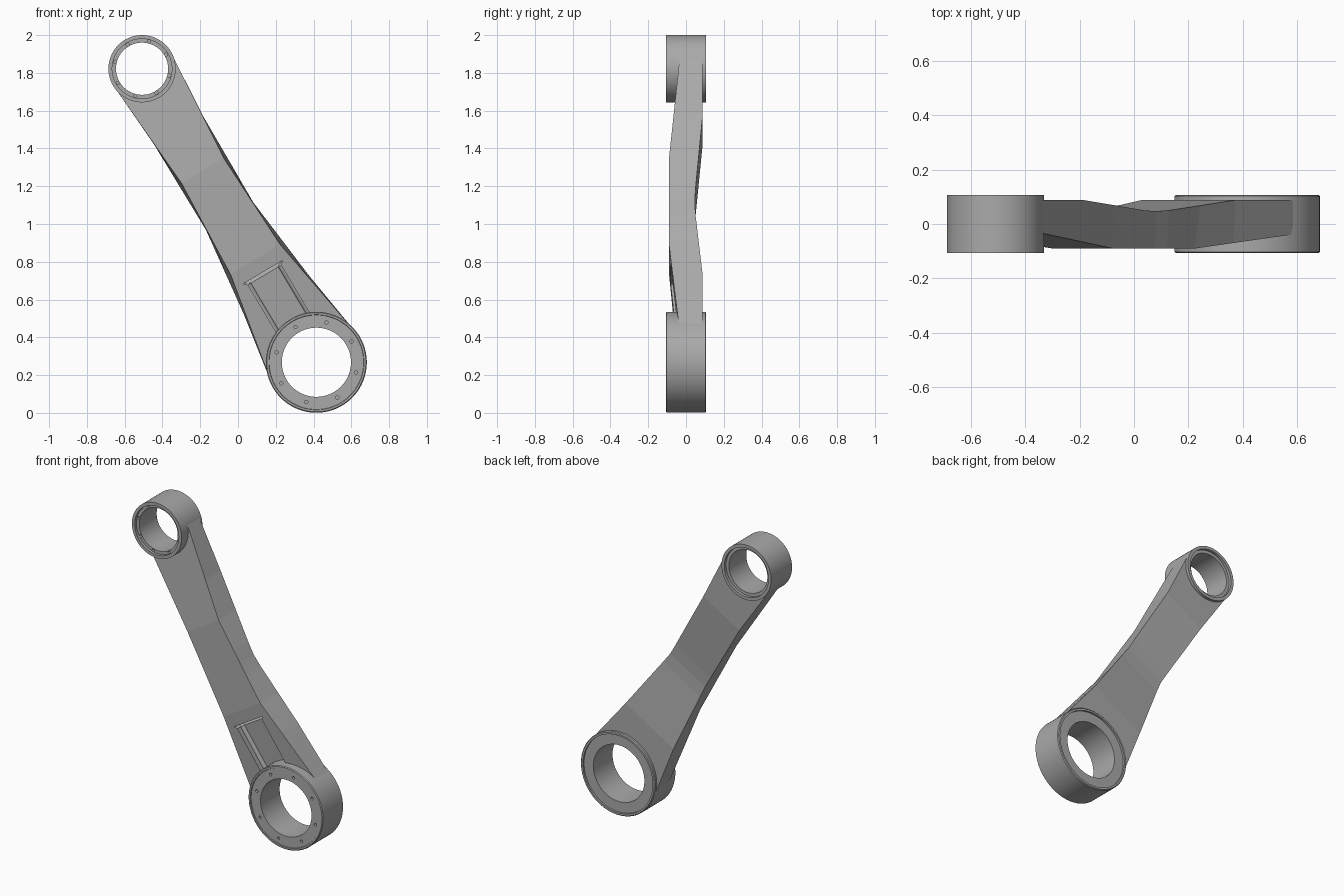
import bpy, bmesh, math
from mathutils import Vector, Matrix

cube = bpy.data.objects.get("Cube")
if cube:
    bpy.data.objects.remove(cube, do_unlink=True)

grey = bpy.data.materials.new("plain_grey")
grey.use_nodes = True
COLOR = (0.40, 0.40, 0.40, 1)
grey.diffuse_color = COLOR
grey.node_tree.nodes["Principled BSDF"].inputs["Base Color"].default_value = COLOR

# Ring centres and the local frame: s along the arm, w across it, y through it
BIG, SMALL = Vector((0.415, 0, 0.268)), Vector((-0.508, 0, 1.822))
ALONG = (SMALL - BIG).normalized()
ACROSS = Vector((ALONG.z, 0, -ALONG.x))
LENGTH = (SMALL - BIG).length
THICK = 0.107


def place(s, w, y):
    return BIG + ALONG * s + ACROSS * w + Vector((0, y, 0))


def finish(name, bm):
    bmesh.ops.recalc_face_normals(bm, faces=bm.faces)
    mesh = bpy.data.meshes.new(name)
    bm.to_mesh(mesh)
    bm.free()
    mesh.materials.append(grey)
    obj = bpy.data.objects.new(name, mesh)
    bpy.context.collection.objects.link(obj)
    return obj


def activate(obj):
    bpy.ops.object.select_all(action='DESELECT')
    obj.select_set(True)
    bpy.context.view_layer.objects.active = obj


def cut(obj, cutter):
    activate(obj)
    mod = obj.modifiers.new("cut", 'BOOLEAN')
    mod.operation, mod.solver, mod.object = 'DIFFERENCE', 'EXACT', cutter
    bpy.ops.object.modifier_apply(modifier=mod.name)
    bpy.data.objects.remove(cutter, do_unlink=True)


def add_cylinder(bm, centre, radius, depth, sides):
    matrix = Matrix.Translation(centre) @ Matrix.Rotation(math.pi / 2, 4, 'X')
    bmesh.ops.create_cone(bm, cap_ends=True, segments=sides, radius1=radius,
                          radius2=radius, depth=depth, matrix=matrix)


def lerp(table, s):
    for (s0, v0), (s1, v1) in zip(table, table[1:]):
        if s <= s1:
            return v0 + (v1 - v0) * (s - s0) / (s1 - s0)
    return table[-1][1]


# Arm: front and back faces bend at different stations
front_y = [(0, -0.03), (0.634, -0.09), (1.18, -0.09), (LENGTH, -0.03)]
back_y = [(0, 0.088), (0.42, 0.088), (0.82, 0.05), (0.9, 0.047), (0.98, 0.05),
          (1.43, 0.088), (LENGTH, 0.088)]
front_w = [(0, 0.265), (0.634, 0.153), (1.18, 0.130), (LENGTH, 0.176)]
back_w = [(0, 0.265), (0.42, 0.200), (0.9, 0.145), (1.43, 0.150), (LENGTH, 0.176)]

bm = bmesh.new()
loops = []
for s in sorted({p[0] for p in front_y + back_y}):
    f, b = lerp(front_w, s), lerp(back_w, s)
    fy, by = lerp(front_y, s), lerp(back_y, s)
    loops.append([bm.verts.new(place(s, w, y))
                  for w, y in ((-f, fy), (f, fy), (b, by), (-b, by))])
for a, b in zip(loops, loops[1:]):
    for i in range(4):
        j = (i + 1) % 4
        bm.faces.new((a[i], a[j], b[j], b[i]))
bm.faces.new(loops[0])
bm.faces.new(loops[-1])
arm = finish("arm", bm)

# Room for the rings
for centre, radius in ((BIG, 0.258), (SMALL, 0.168)):
    bm = bmesh.new()
    add_cylinder(bm, centre, radius, 0.5, 96)
    cut(arm, finish("ring_cutter", bm))

# Pockets with rounded floors, parallel to the sloping front
for s0, s1 in ((0.15, 0.555), (1.248, 1.72)):
    bm = bmesh.new()
    bmesh.ops.create_cube(bm, size=1)
    for v in bm.verts:
        s = s0 if v.co.x < 0 else s1
        depth = -0.1 if v.co.z < 0 else 0.05
        v.co = place(s, 0.102 * 2 * v.co.y, lerp(front_y, s) + depth)
    bmesh.ops.bevel(bm, geom=bm.edges[:], offset=0.018, segments=5,
                    profile=0.5, affect='EDGES')
    cut(arm, finish("pocket_cutter", bm))


# Rings: lathed sections with a stepped front and back
def ring(name, centre, profile, hole_radius, hole_y):
    bm = bmesh.new()
    sides = 96
    rows = []
    for k in range(sides):
        a = 2 * math.pi * k / sides
        rows.append([bm.verts.new(centre + Vector((r * math.cos(a), y, r * math.sin(a))))
                     for r, y in profile])
    n = len(profile)
    for k in range(sides):
        p, q = rows[k], rows[(k + 1) % sides]
        for i in range(n):
            j = (i + 1) % n
            bm.faces.new((p[i], p[j], q[j], q[i]))
    obj = finish(name, bm)
    # Eight bolt holes on the front
    bm = bmesh.new()
    for k in range(8):
        a = math.atan2(ALONG.z, ALONG.x) + k * math.pi / 4
        spot = Vector((math.cos(a), 0, math.sin(a))) * hole_radius
        add_cylinder(bm, centre + spot + Vector((0, hole_y, 0)), 0.009, 0.06, 16)
    cut(obj, finish("bolt_hole_cutter", bm))
    activate(obj)
    bpy.ops.object.shade_smooth_by_angle(angle=math.radians(30))


T = THICK
ring("big_ring", BIG,
     [(0.183, -T + 0.006), (0.250, -T + 0.006), (0.252, -T), (0.262, -T),
      (0.267, -T + 0.005), (0.267, T - 0.005), (0.262, T), (0.250, T),
      (0.250, T - 0.012), (0.183, T - 0.012)], 0.217, -T)
ring("small_ring", SMALL,
     [(0.138, -T + 0.018), (0.158, -T + 0.018), (0.158, -T), (0.178, -T),
      (0.178, T), (0.158, T), (0.158, T - 0.018), (0.138, T - 0.018)], 0.148, -T + 0.018)
